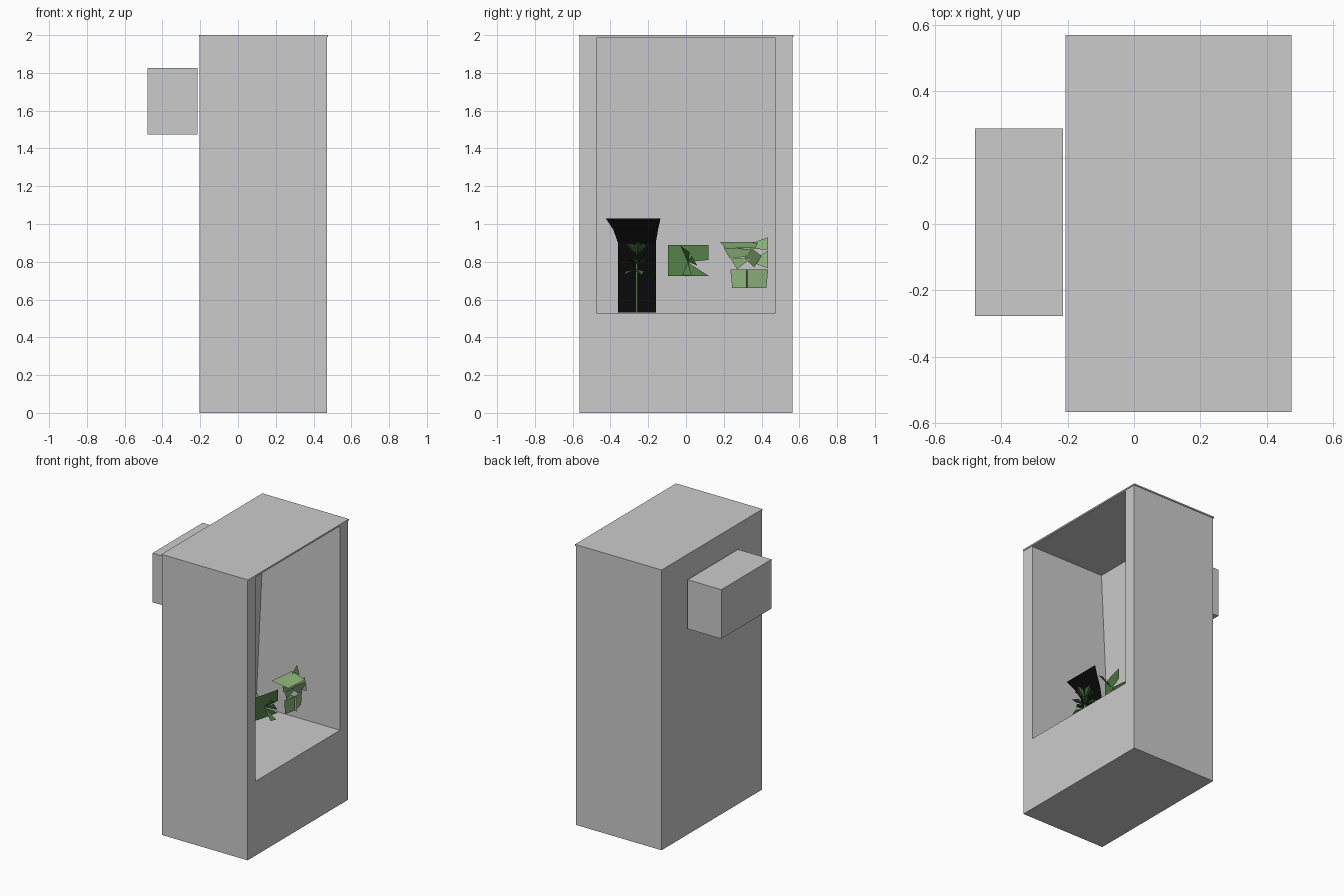
import bpy, bmesh, math
from mathutils import Vector

if "Cube" in bpy.data.objects:
    bpy.data.objects.remove(bpy.data.objects["Cube"])


def material(name, rgb):
    m = bpy.data.materials.new(name)
    m.use_nodes = True
    m.diffuse_color = (*rgb, 1)
    node = next(n for n in m.node_tree.nodes if n.type == 'BSDF_PRINCIPLED')
    node.inputs["Base Color"].default_value = (*rgb, 1)
    return m


grey = material("cabinet grey", (0.6, 0.6, 0.6))
black = material("black", (0.003, 0.003, 0.003))
light_green = material("light green", (0.27, 0.46, 0.20))
mid_green = material("mid green", (0.09, 0.22, 0.065))
dark_green = material("dark green", (0.05, 0.12, 0.04))


def finish(bm, name, mat, solid=False):
    if solid:
        bmesh.ops.recalc_face_normals(bm, faces=bm.faces)
    mesh = bpy.data.meshes.new(name)
    bm.to_mesh(mesh)
    bm.free()
    mesh.materials.append(mat)
    ob = bpy.data.objects.new(name, mesh)
    bpy.context.scene.collection.objects.link(ob)
    return ob


def box(name, lo, hi, mat):
    bm = bmesh.new()
    bmesh.ops.create_cube(bm, size=1)
    for v in bm.verts:
        v.co = [lo[i] if v.co[i] < 0 else hi[i] for i in range(3)]
    return finish(bm, name, mat, True)


def cards(name, polys, mat):
    """Thin leaf cards, each given as a short outline."""
    bm = bmesh.new()
    for poly in polys:
        bm.faces.new([bm.verts.new(p) for p in poly])
    return finish(bm, name, mat)


# Cabinet: rectangular loops bridged from the rear, round the rim, into the recess
bm = bmesh.new()


def ring(x_bottom, x_top, half, z0, z1):
    return [bm.verts.new(p) for p in ((x_bottom, -half, z0), (x_bottom, half, z0),
                                      (x_top, half, z1), (x_top, -half, z1))]


rings = [ring(-0.203, -0.203, 0.565, 0, 1.99),
         ring(0.472, 0.472, 0.565, 0, 1.99),
         ring(0.472, 0.472, 0.475, 0.53, 1.985),
         ring(-0.19, -0.12, 0.475, 0.53, 1.985)]
for a, b in zip(rings, rings[1:]):
    for i in range(4):
        j = (i + 1) % 4
        bm.faces.new((a[i], a[j], b[j], b[i]))
bm.faces.new(rings[0])
bm.faces.new(rings[-1])
finish(bm, "cabinet", grey, True)

# Lid and rear equipment box
box("lid", (-0.207, -0.567, 1.99), (0.476, 0.57, 2.0), grey)
box("rear_box", (-0.48, -0.278, 1.475), (-0.214, 0.288, 1.825), grey)

# Black backing sheet that flares and leans forward at the top
bm = bmesh.new()
rows = [[bm.verts.new((x, y0, z)), bm.verts.new((x, y1, z))] for x, y0, y1, z in (
    (0.12, -0.36, -0.16, 0.532), (0.13, -0.36, -0.16, 0.75), (0.155, -0.36, -0.16, 0.90),
    (0.19, -0.385, -0.148, 0.97), (0.22, -0.425, -0.135, 1.03))]
for a, b in zip(rows, rows[1:]):
    bm.faces.new((a[0], a[1], b[1], b[0]))
finish(bm, "backing_sheet", black)

# Small rosette plant: stem with folded leaves around it
box("rosette_stem", (0.198, -0.264, 0.532), (0.206, -0.256, 0.80), light_green)


def leaf(base, turn, pitch, length, width):
    out = Vector((math.cos(turn) * math.cos(pitch), math.sin(turn) * math.cos(pitch),
                  math.sin(pitch)))
    side = Vector((-math.sin(turn), math.cos(turn), 0)) * width / 2
    up = out.cross(side).normalized() * width * 0.2
    base = Vector(base)
    mid, tip = base + out * length * 0.6, base + out * length
    return [[base, mid + side + up, tip], [base, tip, mid - side + up]]


leaves = []
for height, pitch, length, shift in ((0.76, -0.35, 0.09, 0.3), (0.79, 0.25, 0.095, 0.9),
                                     (0.83, 0.8, 0.11, 0.1)):
    for k in range(5):
        leaves += leaf((0.202, -0.26, height), shift + k * math.tau / 5, pitch, length, 0.05)
cards("rosette_leaves", leaves, dark_green)

# Middle plant: notched upright card crossed by pointed cards
cards("middle_plant", [
    [(0.17, -0.095, 0.725), (0.20, 0.0, 0.725), (0.20, 0.02, 0.80), (0.20, 0.0, 0.89),
     (0.17, -0.095, 0.89)],
    [(0.20, 0.0, 0.725), (0.23, 0.12, 0.725), (0.20, 0.02, 0.79)],
    [(0.20, 0.02, 0.80), (0.23, 0.12, 0.81), (0.23, 0.12, 0.89), (0.20, 0.0, 0.89)],
    [(0.20, 0.01, 0.80), (0.28, -0.03, 0.885), (0.28, 0.02, 0.85)],
    [(0.20, 0.01, 0.80), (0.28, 0.03, 0.725), (0.27, -0.02, 0.73)],
    [(0.20, 0.01, 0.80), (0.11, 0.05, 0.87), (0.12, -0.03, 0.75)],
    [(0.20, 0.01, 0.80), (0.27, 0.06, 0.78), (0.26, 0.03, 0.83)],
], mid_green)

# Far plant: low card with a fold, fan of pointed cards above
cards("far_plant", [
    [(0.20, 0.245, 0.66), (0.22, 0.33, 0.66), (0.22, 0.33, 0.76), (0.20, 0.235, 0.76)],
    [(0.22, 0.33, 0.66), (0.20, 0.425, 0.66), (0.20, 0.435, 0.76), (0.22, 0.33, 0.76)],
    [(0.20, 0.27, 0.87), (0.16, 0.435, 0.93), (0.18, 0.435, 0.865)],
    [(0.14, 0.18, 0.905), (0.16, 0.38, 0.905), (0.27, 0.37, 0.875), (0.25, 0.21, 0.87)],
    [(0.21, 0.20, 0.875), (0.24, 0.36, 0.865), (0.22, 0.31, 0.825), (0.20, 0.23, 0.82)],
    [(0.20, 0.235, 0.82), (0.22, 0.34, 0.815), (0.20, 0.27, 0.76)],
    [(0.20, 0.31, 0.82), (0.28, 0.35, 0.87), (0.26, 0.40, 0.83), (0.22, 0.36, 0.77)],
    [(0.20, 0.34, 0.80), (0.22, 0.435, 0.86), (0.24, 0.435, 0.765)],
    [(0.24, 0.32, 0.66), (0.14, 0.34, 0.66), (0.14, 0.34, 0.76), (0.24, 0.32, 0.76)],
], light_green)
